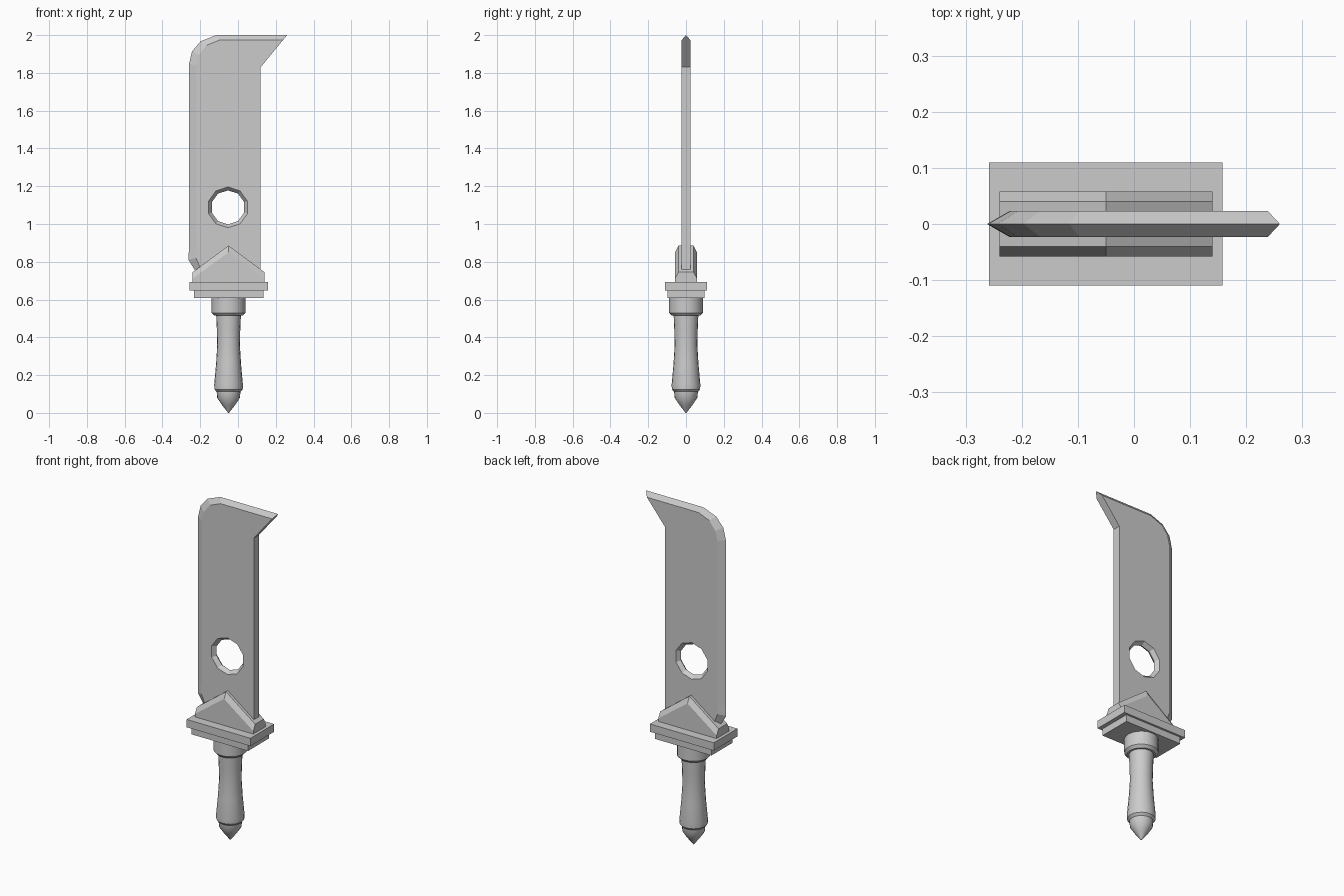
import bpy, bmesh
from math import cos, sin, pi, radians
from mathutils import Matrix

if "Cube" in bpy.data.objects:
    bpy.data.objects.remove(bpy.data.objects["Cube"])

CX = -0.05  # centre line of the grip and guard


def make(name, bm):
    bmesh.ops.remove_doubles(bm, verts=bm.verts, dist=1e-5)
    bmesh.ops.recalc_face_normals(bm, faces=bm.faces)
    me = bpy.data.meshes.new(name)
    bm.to_mesh(me)
    bm.free()
    ob = bpy.data.objects.new(name, me)
    bpy.context.collection.objects.link(ob)
    return ob


def loft(name, rings, matrix=Matrix()):
    """Skin a series of equal-length rings and cap both ends."""
    bm = bmesh.new()
    loops = [[bm.verts.new(p) for p in r] for r in rings]
    n = len(rings[0])
    for a, b in zip(loops, loops[1:]):
        for i in range(n):
            j = (i + 1) % n
            vs = list(dict.fromkeys((a[i], a[j], b[j], b[i])))
            if len({tuple(v.co) for v in vs}) > 2:
                bm.faces.new(vs)
    bm.faces.new(loops[0])
    bm.faces.new(loops[-1])
    bm.transform(matrix)
    return make(name, bm)


def lathe(name, profile, sides, matrix):
    rings = [[(r * cos(pi / 2 + 2 * pi * i / sides), r * sin(pi / 2 + 2 * pi * i / sides), h)
              for i in range(sides)] for r, h in profile]
    return loft(name, rings, matrix)


def box(name, hx, hy, z0, z1):
    return loft(name, [[(CX + sx * hx, sy * hy, z) for sx, sy in ((-1, -1), (1, -1), (1, 1), (-1, 1))]
                       for z in (z0, z1)])


def layers(outlines):
    return [[(x, y, z) for x, z in pts] for y, pts in outlines]


def smooth(ob, angle):
    bpy.ops.object.select_all(action='DESELECT')
    ob.select_set(True)
    bpy.context.view_layer.objects.active = ob
    bpy.ops.object.shade_smooth_by_angle(angle=radians(angle))


# Blade: sharp outline on the centre plane, inset outline on both flats
edge = [(-0.20, 0.71), (-0.262, 0.81), (-0.26, 0.87), (-0.26, 1.845), (-0.243, 1.915),
        (-0.197, 1.968), (-0.115, 2.0), (0.26, 2.0), (0.12, 1.83), (0.12, 0.71)]
flat = [(-0.175, 0.71), (-0.222, 0.82), (-0.22, 0.87), (-0.22, 1.84), (-0.207, 1.895),
        (-0.167, 1.946), (-0.097, 1.974), (0.2386, 1.974), (0.12, 1.83), (0.12, 0.71)]
blade = loft("blade", layers([(-0.023, flat), (0, edge), (0.023, flat)]))

# Ten-sided hole, narrowing towards the middle of the blade
cutter = lathe("hole_cutter", [(0.126, -0.046), (0.09, 0), (0.126, 0.046)], 10,
               Matrix.Translation((-0.053, 0, 1.088)) @ Matrix.Rotation(pi / 2, 4, 'X'))
cutter.hide_render = True
mod = blade.modifiers.new("hole", 'BOOLEAN')
mod.operation, mod.solver, mod.object = 'DIFFERENCE', 'EXACT', cutter
bpy.context.view_layer.objects.active = blade
bpy.ops.object.modifier_apply(modifier=mod.name)
bpy.data.objects.remove(cutter)


# Gable-shaped blade socket with chamfered front and back edges
def gable(eave, apex):
    return [(CX - 0.19, 0.69), (CX + 0.19, 0.69), (CX + 0.19, eave), (CX, apex), (CX - 0.19, eave)]


low, high = gable(0.712, 0.85), gable(0.745, 0.886)
loft("blade_socket", layers([(-0.058, low), (-0.04, high), (0.04, high), (0.058, low)]))

# Stepped guard plates
box("guard_upper_plate", 0.208, 0.11, 0.648, 0.694)
box("guard_lower_plate", 0.184, 0.098, 0.608, 0.648)

# Collar and turned grip with a pointed pommel
centre = Matrix.Translation((CX, 0, 0))
collar = lathe("collar", [(0.076, 0.515), (0.09, 0.53), (0.09, 0.61)], 20, centre)
grip = lathe("grip", [(0.002, 0.0), (0.035, 0.042), (0.06, 0.08), (0.063, 0.112), (0.075, 0.125),
                      (0.076, 0.15), (0.066, 0.26), (0.060, 0.36), (0.062, 0.44), (0.066, 0.53)],
             20, centre)
smooth(collar, 30)
smooth(grip, 35)
